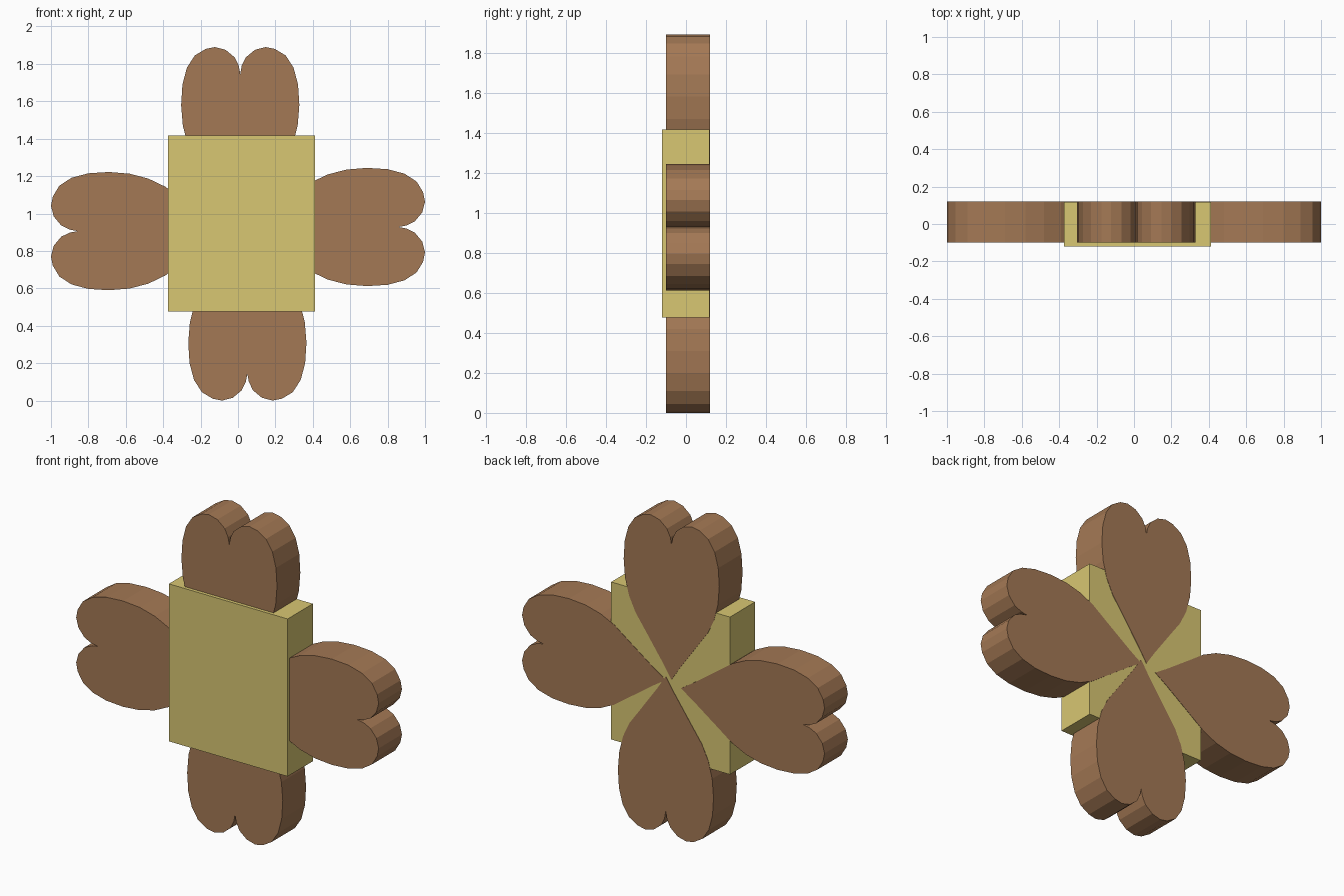
import bpy, bmesh, math
from mathutils import Vector

if "Cube" in bpy.data.objects:
    bpy.data.objects.remove(bpy.data.objects["Cube"])


def material(name, rgb):
    m = bpy.data.materials.new(name)
    m.diffuse_color = (*rgb, 1)
    m.use_nodes = True
    m.node_tree.nodes["Principled BSDF"].inputs["Base Color"].default_value = m.diffuse_color
    return m


BROWN = material("brown", (0.37, 0.19, 0.09))
YELLOW = material("yellow", (0.69, 0.57, 0.17))

# Half outline of a heart petal: (distance from tip, half width)
HALF = [(0, 0), (0.08, 0.052), (0.16, 0.109), (0.25, 0.173), (0.34, 0.238), (0.43, 0.281),
        (0.53, 0.307), (0.64, 0.316), (0.75, 0.309), (0.84, 0.285),
        (0.905, 0.243), (0.94, 0.185), (0.95, 0.135), (0.935, 0.078),
        (0.895, 0.03), (0.85, 0.008), (0.807, 0)]


def prism(name, outline, y0, y1, mat):
    """Extrude an (x, z) outline from y0 to y1."""
    bm = bmesh.new()
    face = bm.faces.new([bm.verts.new((x, y0, z)) for x, z in outline])
    ext = bmesh.ops.extrude_face_region(bm, geom=[face])
    bmesh.ops.translate(bm, vec=(0, y1 - y0, 0),
                        verts=[v for v in ext["geom"] if isinstance(v, bmesh.types.BMVert)])
    bmesh.ops.recalc_face_normals(bm, faces=bm.faces)
    me = bpy.data.meshes.new(name)
    bm.to_mesh(me)
    bm.free()
    me.materials.append(mat)
    ob = bpy.data.objects.new(name, me)
    bpy.context.collection.objects.link(ob)
    return ob


def petal(name, tip, direction):
    d = Vector(direction)
    side = Vector((-d.y, d.x))
    heart = HALF + [(v, -u) for v, u in HALF[-2:0:-1]]
    prism(name, [Vector(tip) + d * v + side * u for v, u in heart], -0.10, 0.12, BROWN)


# Four heart petals meeting near the middle
petal("top_petal", (0.012, 0.94), (0, 1))
petal("bottom_petal", (0.05, 0.95), (0, -1))
petal("right_petal", (0.05, 0.928), (1, 0))
petal("left_petal", (-0.05, 0.906), (-1, 0))

# Centre block, its back just behind the petals' back faces
prism("centre_block", [(-0.373, 0.476), (0.412, 0.476), (0.412, 1.417), (-0.373, 1.417)],
      -0.12, 0.118, YELLOW)
